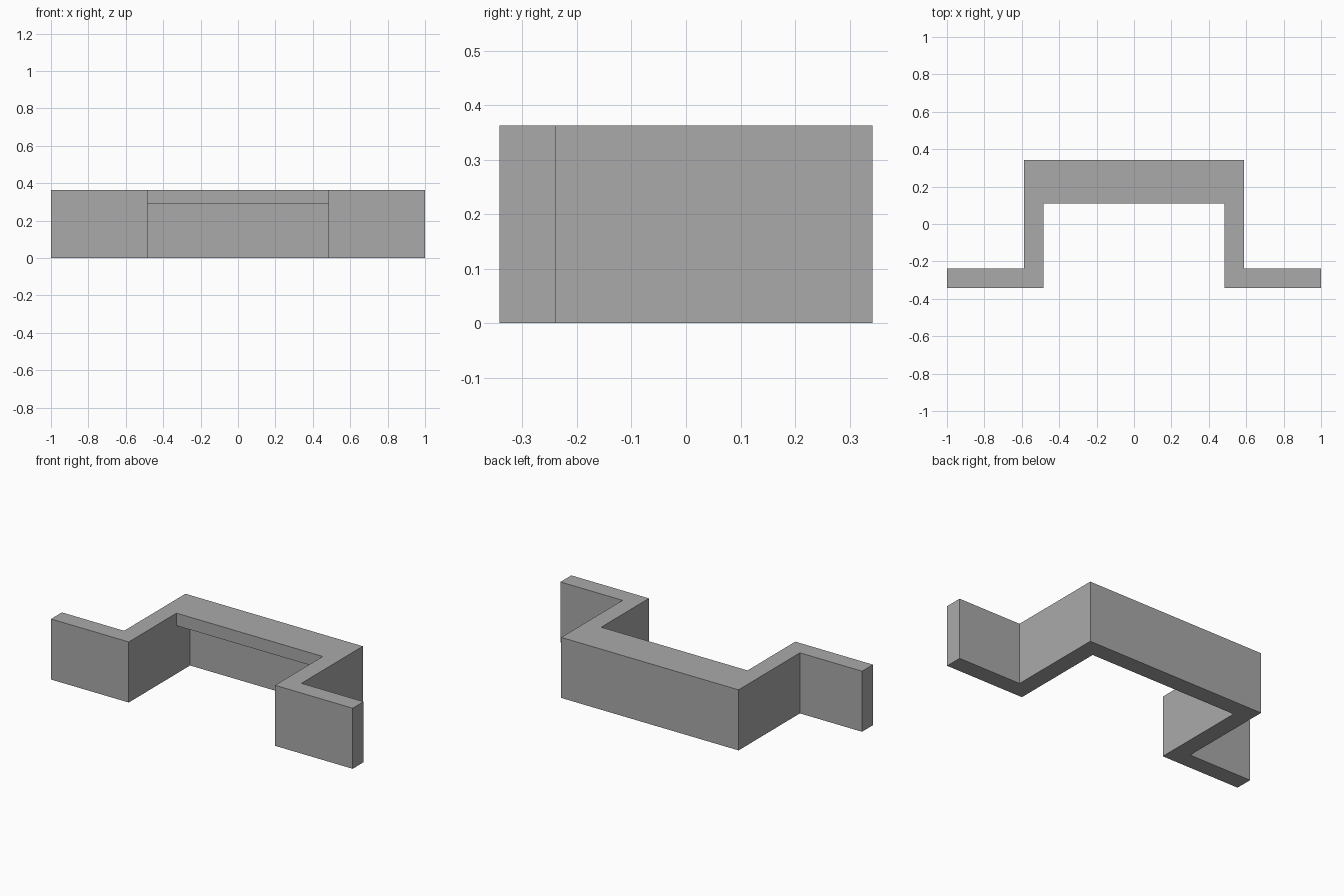
import bpy
import bmesh

if "Cube" in bpy.data.objects:
    bpy.data.objects.remove(bpy.data.objects["Cube"], do_unlink=True)

HEIGHT, DEPTH = 0.363, 0.342      # wall height, half depth
INNER, OUTER = 0.485, 0.588       # faces of the side walls
WALL = 0.103                      # wall thickness
LEDGE_FRONT, LEDGE_BASE = 0.11, 0.288

# Plain grey
grey = bpy.data.materials.new("plain_grey")
grey.use_nodes = True
colour = (0.4, 0.4, 0.4, 1)
grey.diffuse_color = colour
grey.node_tree.nodes["Principled BSDF"].inputs["Base Color"].default_value = colour


def extrude_plan(name, outline, bottom, top):
    """Raise a flat outline into a closed solid."""
    bm = bmesh.new()
    face = bm.faces.new([bm.verts.new((x, y, bottom)) for x, y in outline])
    raised = bmesh.ops.extrude_face_region(bm, geom=[face])["geom"]
    verts = [v for v in raised if isinstance(v, bmesh.types.BMVert)]
    bmesh.ops.translate(bm, verts=verts, vec=(0, 0, top - bottom))
    bmesh.ops.recalc_face_normals(bm, faces=bm.faces)
    mesh = bpy.data.meshes.new(name)
    bm.to_mesh(mesh)
    bm.free()
    mesh.materials.append(grey)
    obj = bpy.data.objects.new(name, mesh)
    bpy.context.collection.objects.link(obj)
    return obj


# Right half of the bay wall plan, mirrored for the other half
half = [(INNER, DEPTH - WALL), (INNER, -DEPTH), (1, -DEPTH),
        (1, WALL - DEPTH), (OUTER, WALL - DEPTH), (OUTER, DEPTH)]
plan = half + [(-x, y) for x, y in reversed(half)]
bay_wall = extrude_plan("bay_wall", plan, 0, HEIGHT)

# Overhanging ledge along the inside of the back wall
back = DEPTH - WALL / 2
ledge_plan = [(-INNER, LEDGE_FRONT), (INNER, LEDGE_FRONT), (INNER, back), (-INNER, back)]
ledge = extrude_plan("ledge", ledge_plan, LEDGE_BASE, HEIGHT)

# Fuse the ledge into the wall as one continuous solid
union = bay_wall.modifiers.new("join_ledge", "BOOLEAN")
union.operation = "UNION"
union.solver = "EXACT"
union.object = ledge
bpy.context.view_layer.objects.active = bay_wall
bpy.ops.object.modifier_apply(modifier=union.name)
bpy.data.objects.remove(ledge, do_unlink=True)
